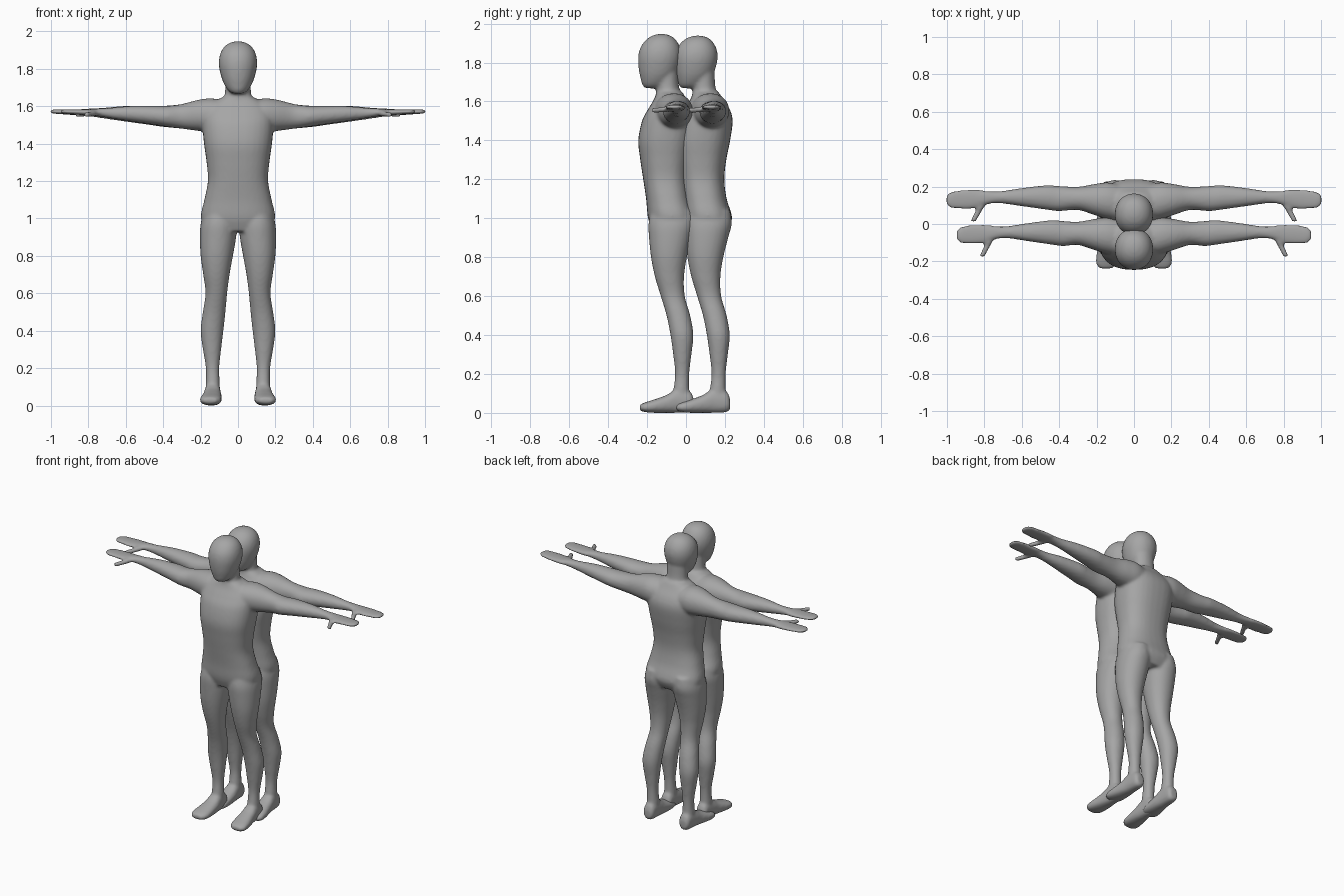
import bpy, bmesh, math
from mathutils import Vector

old = bpy.data.objects.get("Cube")
if old:
    bpy.data.objects.remove(old)

grey = bpy.data.materials.new("plain grey")
grey.use_nodes = True
grey.diffuse_color = (0.38, 0.38, 0.38, 1)
grey.node_tree.nodes["Principled BSDF"].inputs["Base Color"].default_value = (0.38, 0.38, 0.38, 1)

SIDES, STEPS = 32, 5


def refine(rows):
    """Smooth in-between rows by Catmull-Rom interpolation."""
    out = []
    for i in range(len(rows) - 1):
        p = [rows[max(0, min(len(rows) - 1, i + k))] for k in (-1, 0, 1, 2)]
        for s in range(STEPS):
            t = s / STEPS
            out.append([0.5 * (2 * b + (c - a) * t + (2 * a - 5 * b + 4 * c - d) * t * t
                               + (3 * b - a - 3 * c + d) * t ** 3) for a, b, c, d in zip(*p)])
    return out + [list(rows[-1])]


def loft(bm, rows, axis, power=2.0, side=1):
    """Rows are (position on axis, low and high of first cross axis, low and high of second)."""
    u, v = [k for k in range(3) if k != axis]
    rings = []
    for pos, ulo, uhi, vlo, vhi in refine(rows):
        ring = []
        for k in range(SIDES):
            a = 2 * math.pi * k / SIDES
            c, s = math.cos(a), math.sin(a)
            co = [0, 0, 0]
            co[axis] = pos
            co[u] = (ulo + uhi) / 2 + (uhi - ulo) / 2 * math.copysign(abs(c) ** (2 / power), c)
            co[v] = (vlo + vhi) / 2 + (vhi - vlo) / 2 * math.copysign(abs(s) ** (2 / power), s)
            co[0] *= side
            ring.append(bm.verts.new(co))
        rings.append(ring)
    for a, b in zip(rings, rings[1:]):
        for k in range(SIDES):
            n = (k + 1) % SIDES
            bm.faces.new((a[k], a[n], b[n], b[k]))
    bm.faces.new(rings[0][::-1])
    bm.faces.new(rings[-1])


# Height, half width, front, back
torso = [(.93, .15, -.17, .02), (1, .198, -.195, .05), (1.1, .18, -.205, .022),
         (1.2, .161, -.22, .01), (1.3, .168, -.235, .02), (1.4, .182, -.245, .04),
         (1.5, .19, -.226, .053), (1.56, .185, -.195, .038), (1.61, .15, -.165, .005),
         (1.65, .08, -.15, -.02)]
neck = [(1.55, .1, -.17, 0), (1.62, .082, -.158, -.015), (1.67, .07, -.152, -.035),
        (1.76, .07, -.15, -.04)]
head = [(1.668, .03, -.21, -.13), (1.685, .053, -.224, -.1), (1.72, .075, -.234, -.065),
        (1.76, .09, -.242, -.04), (1.82, .102, -.246, -.025), (1.87, .098, -.237, -.028),
        (1.91, .08, -.212, -.047), (1.936, .05, -.178, -.075), (1.947, .015, -.142, -.112)]
# Height, inner, outer, front, back
leg = [(1.04, .015, .18, -.18, .04), (.97, .006, .2, -.193, .048), (.9, .01, .204, -.19, .03),
       (.8, .027, .2, -.18, .005), (.7, .045, .186, -.16, -.01), (.6, .058, .174, -.13, -.006),
       (.5, .067, .188, -.1, .022), (.4, .078, .2, -.08, .038), (.3, .09, .188, -.066, .028),
       (.2, .1, .172, -.056, .017), (.1, .097, .172, -.066, .018), (.03, .1, .17, -.06, .03)]
# Depth, inner, outer, bottom, top
foot = [(.04, .11, .16, .02, .07), (.02, .097, .173, .003, .11), (-.05, .092, .18, 0, .12),
        (-.1, .088, .188, 0, .092), (-.16, .087, .2, 0, .07), (-.21, .092, .204, .004, .054),
        (-.238, .115, .185, .012, .042)]
# Distance out, front, back, bottom, top
arm = [(.06, -.17, .02, 1.46, 1.63), (.14, -.16, .035, 1.46, 1.642), (.21, -.14, .027, 1.468, 1.635),
       (.3, -.112, .012, 1.48, 1.612), (.4, -.118, .016, 1.49, 1.602), (.47, -.11, .02, 1.5, 1.603),
       (.6, -.092, .005, 1.518, 1.602), (.72, -.076, -.012, 1.535, 1.592),
       (.79, -.084, -.01, 1.546, 1.588), (.84, -.103, -.002, 1.55, 1.584),
       (.92, -.108, -.004, 1.556, 1.583), (.98, -.103, -.014, 1.56, 1.583),
       (1.005, -.08, -.04, 1.564, 1.58)]
# Depth, near and far edge, bottom, top
thumb = [(-.06, .78, .83, 1.55, 1.582), (-.1, .802, .84, 1.545, 1.577),
         (-.14, .826, .86, 1.541, 1.571), (-.176, .845, .877, 1.54, 1.568)]


def build_figure(name, shift, reach, head_scale):
    bm = bmesh.new()
    for rows, power in ((torso, 2.4), (neck, 2), (head, 2.1)):
        loft(bm, [(z, -w, w, f, b) for z, w, f, b in rows], 2, power)
    for side in (-1, 1):
        loft(bm, leg, 2, 2.1, side)
        loft(bm, foot, 1, 2.4, side)
        loft(bm, [(x * (reach if x > .3 else 1), *r) for x, *r in arm], 0, 2.1, side)
        loft(bm, [(y, a * reach, b * reach, lo, hi) for y, a, b, lo, hi in thumb], 1, 2, side)
    bmesh.ops.recalc_face_normals(bm, faces=bm.faces)
    for v in bm.verts:
        v.co.y += shift
        if v.co.z > 1.7:
            v.co.z = 1.7 + (v.co.z - 1.7) * head_scale
    mesh = bpy.data.meshes.new(name)
    bm.to_mesh(mesh)
    bm.free()
    mesh.materials.append(grey)
    body = bpy.data.objects.new(name, mesh)
    bpy.context.collection.objects.link(body)
    bpy.context.view_layer.objects.active = body
    # Fuse the limbs into one skin and soften the joins
    fuse = body.modifiers.new("fuse", 'REMESH')
    fuse.mode = 'VOXEL'
    fuse.voxel_size = 0.009
    fuse.use_smooth_shade = True
    soften = body.modifiers.new("soften", 'SMOOTH')
    soften.factor = 0.5
    soften.iterations = 7
    for m in ("fuse", "soften"):
        bpy.ops.object.modifier_apply(modifier=m)
    for p in body.data.polygons:
        p.use_smooth = True
        p.material_index = 0


build_figure("front_figure", 0, .945, 1)
build_figure("rear_figure", .187, 1, .965)
